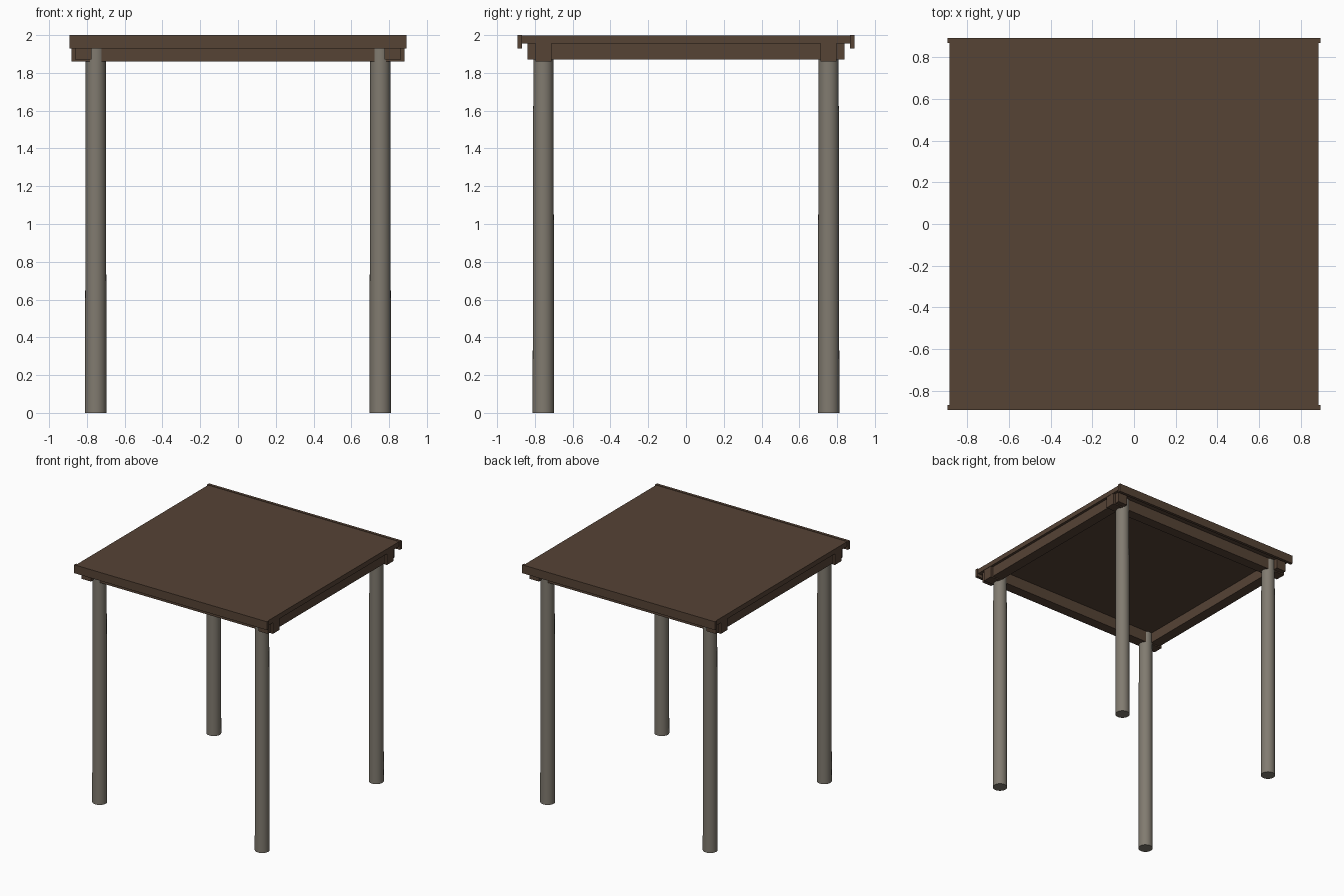
import bpy

if "Cube" in bpy.data.objects:
    bpy.data.objects.remove(bpy.data.objects["Cube"])


def material(name, rgb):
    m = bpy.data.materials.new(name)
    m.diffuse_color = (*rgb, 1)
    m.use_nodes = True
    m.node_tree.nodes["Principled BSDF"].inputs["Base Color"].default_value = m.diffuse_color
    return m


wood = material("dark brown wood", (0.093, 0.056, 0.036))
stone = material("weathered grey", (0.220, 0.198, 0.162))


def box(name, x, y, z):
    """Box from (min, max) ranges on each axis."""
    r = (x, y, z)
    bpy.ops.mesh.primitive_cube_add(size=1, location=[(a + b) / 2 for a, b in r])
    o = bpy.context.object
    o.name = name
    o.scale = [b - a for a, b in r]
    bpy.ops.object.transform_apply(location=False, rotation=False, scale=True)
    o.data.materials.append(wood)


def span(side, lo, hi):
    return tuple(sorted((side * lo, side * hi)))


# Flat roof panel
box("roof_panel", (-0.885, 0.885), (-0.868, 0.868), (1.956, 1.997))

for s, face, side in ((-1, "front", "left"), (1, "back", "right")):
    # Fascia board along the roof edge
    box(face + "_fascia", (-0.893, 0.893), span(s, 0.868, 0.892), (1.93, 2.0))
    # Long beam across the posts
    box(face + "_beam", (-0.882, 0.882), span(s, 0.712, 0.798), (1.86, 1.956))
    # Side beam outside the posts
    box(side + "_beam", span(s, 0.775, 0.863), (-0.838, 0.838), (1.87, 1.9565))

# Slightly tapered round posts
for sx, side in ((-1, "left"), (1, "right")):
    for sy, face in ((-1, "front"), (1, "back")):
        bpy.ops.mesh.primitive_cone_add(
            vertices=28, radius1=0.057, radius2=0.053, depth=1.955,
            location=(sx * 0.753, sy * 0.755, 0.9775))
        post = bpy.context.object
        post.name = f"{face}_{side}_post"
        post.data.materials.append(stone)
        bpy.ops.object.shade_smooth_by_angle()
